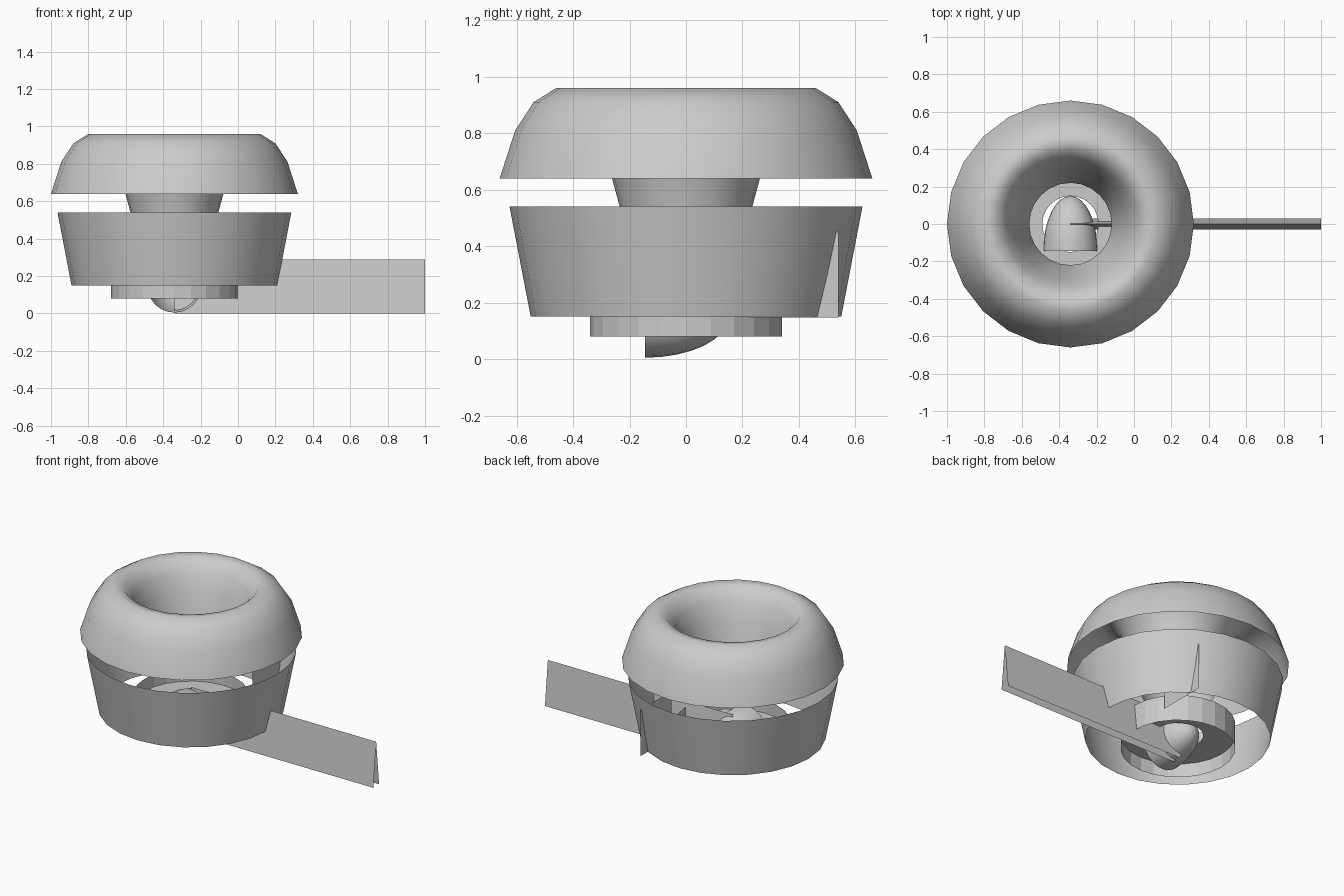
import bpy, bmesh, math

cube = bpy.data.objects.get("Cube")
if cube:
    bpy.data.objects.remove(cube, do_unlink=True)

AXIS = -0.34   # x of the shared centre line
SIDES = 24

grey = bpy.data.materials.new("plain grey")
grey.use_nodes = True
grey.diffuse_color = (0.6, 0.6, 0.6, 1)
grey.node_tree.nodes["Principled BSDF"].inputs["Base Color"].default_value = (0.6, 0.6, 0.6, 1)


def finish(name, bm, smooth=None):
    """Turn a bmesh into a named, coloured object."""
    mesh = bpy.data.meshes.new(name)
    bm.to_mesh(mesh)
    bm.free()
    mesh.materials.append(grey)
    obj = bpy.data.objects.new(name, mesh)
    bpy.context.collection.objects.link(obj)
    if smooth:
        bpy.ops.object.select_all(action='DESELECT')
        obj.select_set(True)
        bpy.context.view_layer.objects.active = obj
        bpy.ops.object.shade_smooth_by_angle(angle=math.radians(smooth))
    return obj


def lathe(name, profile, smooth=None, along_y=False):
    """Spin (radius, height) points into an open shell."""
    bm = bmesh.new()
    rings = []
    for r, h in profile:
        ring = []
        for i in range(SIDES):
            a = math.tau * i / SIDES
            u, v = r * math.cos(a), r * math.sin(a)
            ring.append(bm.verts.new((u, h, -v) if along_y else (u, v, h)))
        rings.append(ring)
    for low, high in zip(rings, rings[1:]):
        for i in range(SIDES):
            j = (i + 1) % SIDES
            bm.faces.new((low[i], low[j], high[j], high[i]))
    bmesh.ops.remove_doubles(bm, verts=bm.verts, dist=1e-5)
    obj = finish(name, bm, smooth)
    obj.location.x = AXIS
    return obj


def sheet(bm, corners):
    bm.faces.new([bm.verts.new(c) for c in corners])


# Domed cap rolling over into the central funnel
lathe("cap_and_funnel", [(0.66, 0.64), (0.605, 0.81), (0.54, 0.91), (0.46, 0.96),
                         (0.40, 0.95), (0.345, 0.88), (0.30, 0.77), (0.262, 0.64),
                         (0.235, 0.54), (0.22, 0.46)], 60)

# Open tapered bowl
lathe("bowl", [(0.55, 0.15), (0.625, 0.54)], 30)

# Collar with a pierced plate inside
lathe("collar", [(0.34, 0.08), (0.34, 0.25)])
lathe("collar_plate", [(0.34, 0.17), (0.15, 0.17)])

# Rounded scoop, open to the front
scoop = []
for k in range(9):
    t = math.pi / 2 * k / 8
    scoop.append((0.145 * math.cos(t), -0.145 + 0.295 * math.sin(t)))
lathe("scoop", scoop, 60, along_y=True).location.z = 0.15

# Long arm folded from two leaning sheets
bm = bmesh.new()
for y in (-0.03, 0.03):
    sheet(bm, [(AXIS, y, 0), (1, y, 0), (1, 0, 0.29), (AXIS, 0, 0.29)])
bmesh.ops.remove_doubles(bm, verts=bm.verts, dist=1e-5)
finish("arm", bm)

# Upright vane poking through the bowl wall
bm = bmesh.new()
sheet(bm, [(-0.05, 0.22, 0.148), (-0.05, 0.54, 0.148), (-0.05, 0.54, 0.45), (-0.05, 0.22, 0.45)])
finish("vane", bm)
